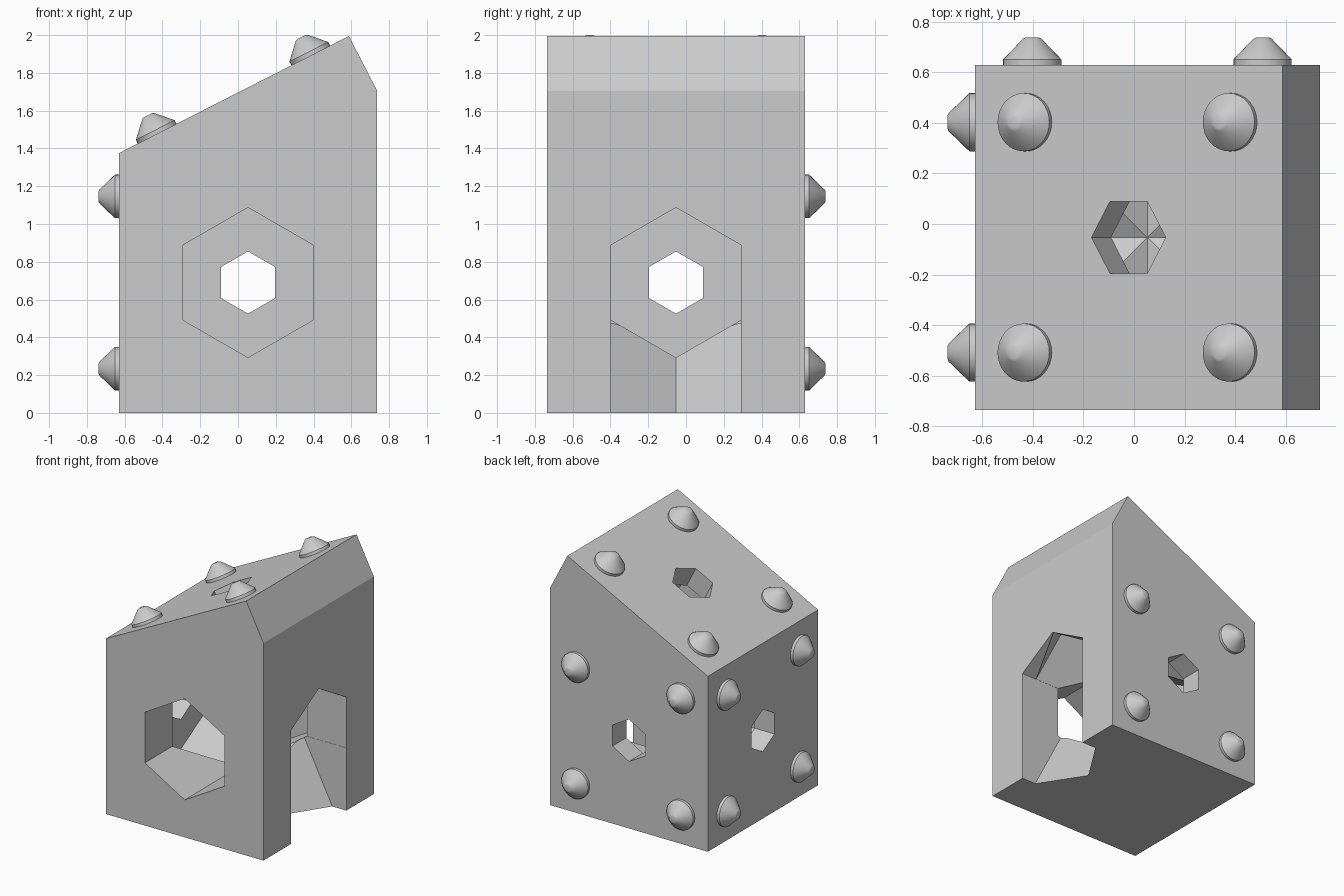
import bpy, bmesh, math
from mathutils import Vector

if "Cube" in bpy.data.objects:
    bpy.data.objects.remove(bpy.data.objects["Cube"], do_unlink=True)

grey = bpy.data.materials.new("plain grey")
grey.use_nodes = True
grey.diffuse_color = (0.6, 0.6, 0.6, 1)
grey.node_tree.nodes["Principled BSDF"].inputs["Base Color"].default_value = (0.6, 0.6, 0.6, 1)


def finish(bm, name):
    bmesh.ops.recalc_face_normals(bm, faces=bm.faces[:])
    mesh = bpy.data.meshes.new(name)
    bm.to_mesh(mesh)
    bm.free()
    mesh.materials.append(grey)
    obj = bpy.data.objects.new(name, mesh)
    bpy.context.scene.collection.objects.link(obj)
    return obj


def lathe(name, profile, sides, origin, normal, up):
    """Closed turned solid: profile holds (radius, height along normal)."""
    across = normal.cross(up)
    bm = bmesh.new()
    rings = []
    for radius, height in profile:
        ring = []
        for k in range(sides):
            a = math.tau * k / sides
            spoke = up * math.cos(a) + across * math.sin(a)
            ring.append(bm.verts.new(origin + normal * height + spoke * radius))
        rings.append(ring)
    for low, high in zip(rings, rings[1:]):
        for k in range(sides):
            n = (k + 1) % sides
            bm.faces.new((low[k], low[n], high[n], high[k]))
    bm.faces.new(rings[0])
    bm.faces.new(rings[-1])
    return finish(bm, name)


# Main block: slanted top with one chamfered edge
LOW, HIGH, MID = -0.63, 0.737, 0.053
outline = [(LOW, 0), (HIGH, 0), (HIGH, 1.705), (0.587, 1.995), (LOW, 1.375)]
bm = bmesh.new()
face = bm.faces.new([bm.verts.new((x, -HIGH, z)) for x, z in outline])
extruded = bmesh.ops.extrude_face_region(bm, geom=[face])["geom"]
bmesh.ops.translate(bm, vec=(0, HIGH - LOW, 0),
                    verts=[v for v in extruded if isinstance(v, bmesh.types.BMVert)])
block = finish(bm, "block")

# Studded faces: centre, outward normal, up direction, tunnel radius
Z = Vector((0, 0, 1))
slope = Vector((0.587 - LOW, 0, 0.62)).normalized()
top_normal = Vector((-slope.z, 0, slope.x))
studded = {
    "back": (Vector((MID, -LOW, 0.69)), Vector((0, 1, 0)), Z, 0.397),
    "side": (Vector((LOW, -MID, 0.69)), Vector((-1, 0, 0)), Z, 0.397),
    "top": (Vector((-0.0215, -MID, 1.685)), top_normal, slope, 0.396),
}

# Stepped hexagonal tunnels: small hole through the wall, wide bore beyond
WALL = -0.171
cutters = []
for name, (centre, normal, up, bore) in studded.items():
    steps = [(0.165, 0.15), (0.165, WALL), (bore, WALL), (bore, -2.6)]
    cutter = lathe(name + "_tunnel_cutter", steps, 6, centre, normal, up)
    cutter.hide_render = True
    cutters.append(cutter)
    cut = block.modifiers.new(name + "_tunnel", "BOOLEAN")
    cut.operation = "DIFFERENCE"
    cut.solver = "EXACT"
    cut.object = cutter

bpy.context.view_layer.update()
evaluated = block.evaluated_get(bpy.context.evaluated_depsgraph_get())
carved = bpy.data.meshes.new_from_object(evaluated)
block.modifiers.clear()
block.data = carved
for cutter in cutters:
    bpy.data.objects.remove(cutter, do_unlink=True)

# Studs: four on each studded face
stud_profile = [(0.115, -0.01), (0.115, 0.022), (0.036, 0.104), (0.024, 0.109)]
SPREAD = 0.456
studs = []
for name, (centre, normal, up, bore) in studded.items():
    across = normal.cross(up)
    for i in (-1, 1):
        for j in (-1, 1):
            spot = centre + up * SPREAD * i + across * SPREAD * j
            studs.append(lathe(name + "_stud", stud_profile, 32, spot, normal, up))

# Smooth the turned sides, keeping rims crisp
bpy.ops.object.select_all(action="DESELECT")
for stud in studs:
    stud.select_set(True)
bpy.context.view_layer.objects.active = studs[0]
bpy.ops.object.shade_smooth_by_angle(angle=math.radians(25))
